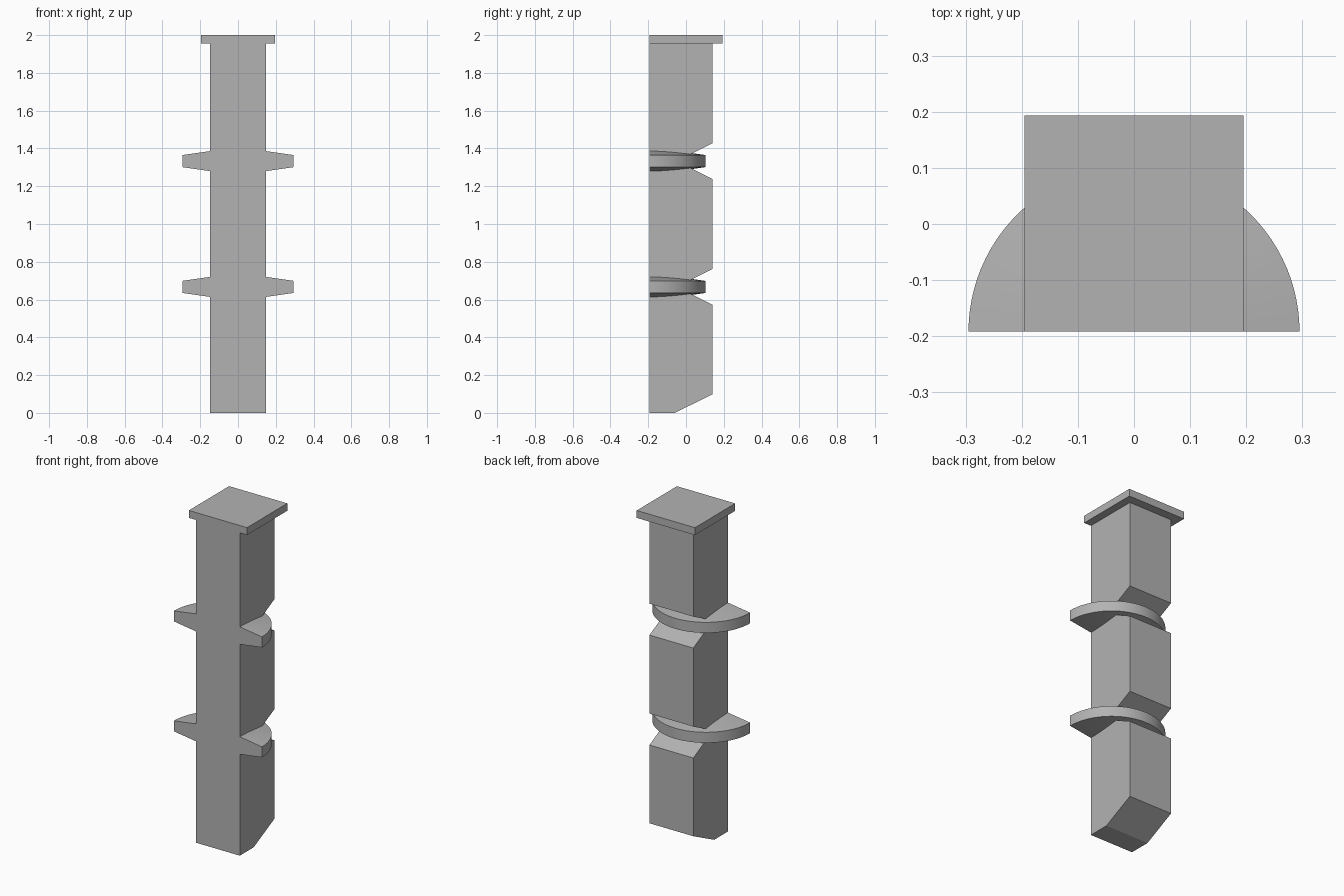
import bpy, bmesh, math

cube = bpy.data.objects.get("Cube")
if cube:
    bpy.data.objects.remove(cube, do_unlink=True)

FRONT = -0.192       # plane of the flat front
OVER = FRONT - 0.2   # parts run past the front, then are trimmed flush
HALF_W = 0.147
BACK = 0.14
RING_Z = (0.667, 1.333)

grey = bpy.data.materials.new("plain grey")
grey.use_nodes = True
colour = (0.45, 0.45, 0.45, 1)
grey.diffuse_color = colour
grey.node_tree.nodes["Principled BSDF"].inputs["Base Color"].default_value = colour


def finish(name, bm):
    bmesh.ops.recalc_face_normals(bm, faces=bm.faces)
    mesh = bpy.data.meshes.new(name)
    bm.to_mesh(mesh)
    bm.free()
    mesh.materials.append(grey)
    obj = bpy.data.objects.new(name, mesh)
    bpy.context.collection.objects.link(obj)
    return obj


def prism(name, profile, half_width):
    """Extrude a (y, z) profile across x."""
    bm = bmesh.new()
    face = bm.faces.new([bm.verts.new((-half_width, y, z)) for y, z in profile])
    ext = bmesh.ops.extrude_face_region(bm, geom=[face])
    verts = [v for v in ext["geom"] if isinstance(v, bmesh.types.BMVert)]
    bmesh.ops.translate(bm, verts=verts, vec=(2 * half_width, 0, 0))
    return finish(name, bm)


def ring(name, z, radius=0.295, rim=0.032, hub=0.074, steps=96):
    """Disc that thins from its centre to a narrow rim."""
    bm = bmesh.new()
    outline = [(0, -hub), (radius, -rim), (radius, rim), (0, hub)]
    verts = [bm.verts.new((r, FRONT, z + h)) for r, h in outline]
    edges = [bm.edges.new(pair) for pair in zip(verts, verts[1:])]
    bmesh.ops.spin(bm, geom=verts + edges, cent=(0, FRONT, 0), axis=(0, 0, 1),
                   angle=math.tau, steps=steps, use_duplicate=False)
    bmesh.ops.remove_doubles(bm, verts=bm.verts, dist=1e-4)
    return finish(name, bm)


# Shaft with a sloped foot and a V notch behind each ring
profile = [(OVER, 0), (-0.06, 0), (BACK, 0.098)]
for z in RING_Z:
    profile += [(BACK, z - 0.095), (-0.05, z), (BACK, z + 0.095)]
profile += [(BACK, 1.98), (OVER, 1.98)]
post = prism("notched_post", profile, HALF_W)

# Square cap and the two rings
cap = prism("cap", [(OVER, 1.955), (0.193, 1.955), (0.193, 2), (OVER, 2)], 0.195)
parts = [cap] + [ring(f"ring_{i + 1}", z) for i, z in enumerate(RING_Z)]

# Weld everything into one solid
for part in parts:
    mod = post.modifiers.new("weld " + part.name, "BOOLEAN")
    mod.operation = "UNION"
    mod.solver = "EXACT"
    mod.object = part
bpy.context.view_layer.update()
solid = bpy.data.meshes.new_from_object(
    post.evaluated_get(bpy.context.evaluated_depsgraph_get()))
post.modifiers.clear()
post.data = solid
for part in parts:
    bpy.data.objects.remove(part, do_unlink=True)

# Trim the front flush and close it with one flat face
bm = bmesh.new()
bm.from_mesh(solid)
cut = bmesh.ops.bisect_plane(bm, geom=bm.verts[:] + bm.edges[:] + bm.faces[:],
                             plane_co=(0, FRONT, 0), plane_no=(0, -1, 0),
                             clear_outer=True, dist=1e-5)
rim_edges = [e for e in cut["geom_cut"] if isinstance(e, bmesh.types.BMEdge)]
bmesh.ops.triangle_fill(bm, edges=rim_edges, use_beauty=True,
                        use_dissolve=True, normal=(0, -1, 0))
bmesh.ops.recalc_face_normals(bm, faces=bm.faces)
for face in bm.faces:
    face.material_index = 0
bm.to_mesh(solid)
bm.free()
if not solid.materials:
    solid.materials.append(grey)

# Smooth the round rims, keep the corners crisp
bpy.ops.object.select_all(action="DESELECT")
post.select_set(True)
bpy.context.view_layer.objects.active = post
bpy.ops.object.shade_smooth_by_angle(angle=math.radians(8))
